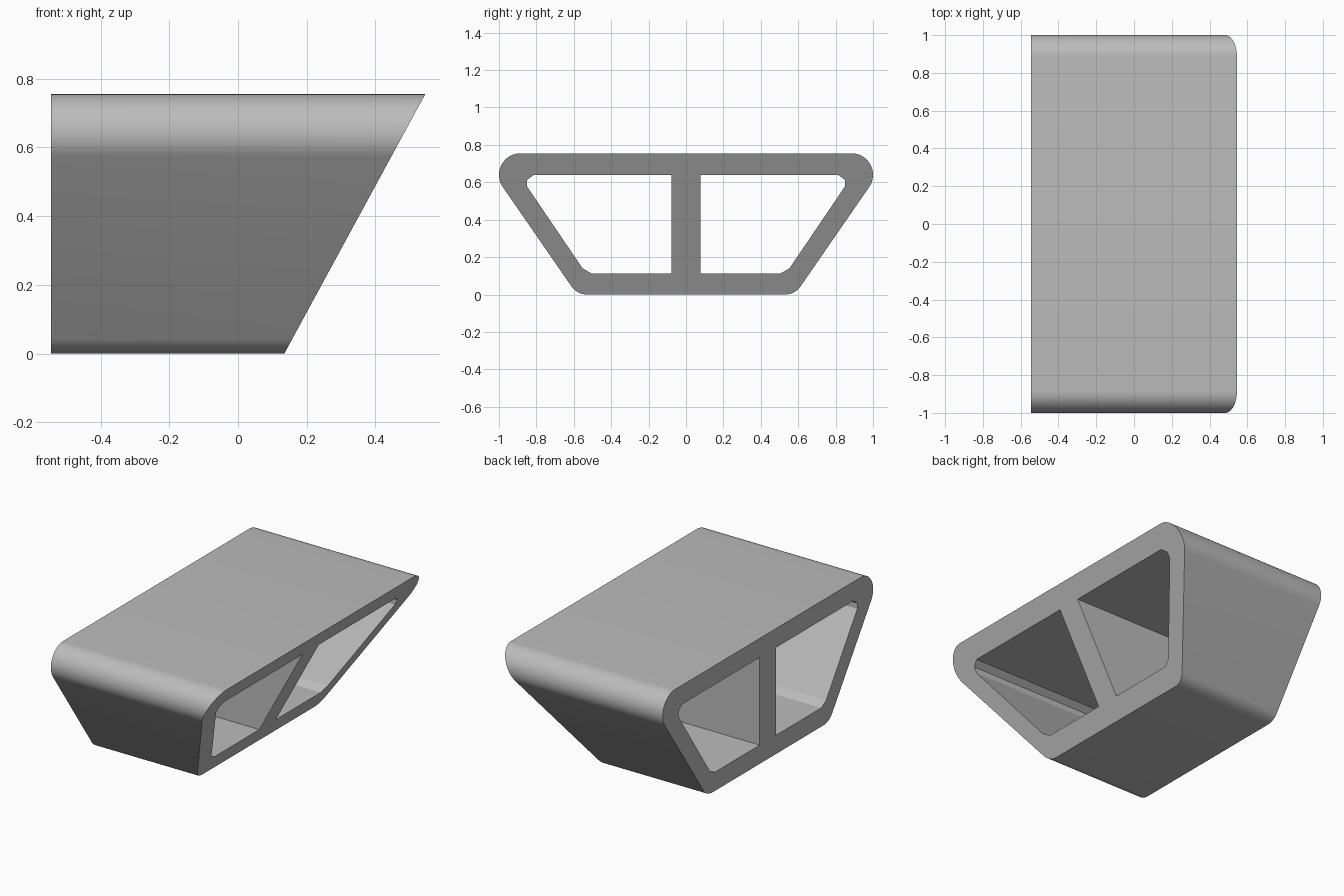
import bpy, bmesh, math
from mathutils import Vector

cube = bpy.data.objects.get("Cube")
if cube:
    bpy.data.objects.remove(cube, do_unlink=True)

BACK_X = -0.545       # square-cut end
HEIGHT = 0.755
FOOT_X, TIP_X = 0.135, 0.545  # slanted end at bottom and top


def slanted_x(z):
    return FOOT_X + (TIP_X - FOOT_X) * z / HEIGHT


def arc(cy, cz, radius, start, end, steps):
    angles = [math.radians(start + (end - start) * i / steps) for i in range(steps + 1)]
    return [(cy + radius * math.cos(a), cz + radius * math.sin(a)) for a in angles]


def mirrored(points):
    return [(-y, z) for y, z in reversed(points)]


# Cross-section: rounded trapezoid with an opening on each side of a web
lean = -35.5
half = arc(0.53, 0.1, 0.1, -90, lean, 8) + arc(0.885, HEIGHT - 0.115, 0.115, lean, 90, 18)
outer = half + mirrored(half)
opening = [(0.078, 0.113), (0.506, 0.113), (0.553, 0.14), (0.85, 0.578),
           (0.85, 0.612), (0.813, 0.64), (0.078, 0.64)]

bm = bmesh.new()
caps = ([], [])
for loop in (outer, opening, mirrored(opening)):
    back = [bm.verts.new((BACK_X, y, z)) for y, z in loop]
    front = [bm.verts.new((slanted_x(z), y, z)) for y, z in loop]
    for i in range(len(loop)):
        j = (i + 1) % len(loop)
        bm.faces.new((back[i], back[j], front[j], front[i]))
        caps[0].append(bm.edges.get((back[i], back[j])))
        caps[1].append(bm.edges.get((front[i], front[j])))

# End faces with the openings left clear
slant = Vector((HEIGHT, 0, FOOT_X - TIP_X)).normalized()
for edges, normal in zip(caps, (Vector((-1, 0, 0)), slant)):
    bmesh.ops.triangle_fill(bm, use_beauty=True, use_dissolve=False, edges=edges, normal=normal)
bmesh.ops.recalc_face_normals(bm, faces=bm.faces[:])

mesh = bpy.data.meshes.new("hollow_beam")
bm.to_mesh(mesh)
bm.free()

grey = bpy.data.materials.new("plain grey")
grey.use_nodes = True
colour = (0.5, 0.5, 0.5, 1)
grey.diffuse_color = colour
grey.node_tree.nodes["Principled BSDF"].inputs["Base Color"].default_value = colour
mesh.materials.append(grey)

beam = bpy.data.objects.new("hollow_beam", mesh)
bpy.context.collection.objects.link(beam)
bpy.ops.object.select_all(action='DESELECT')
bpy.context.view_layer.objects.active = beam
beam.select_set(True)
bpy.ops.object.shade_smooth_by_angle(angle=math.radians(25))
